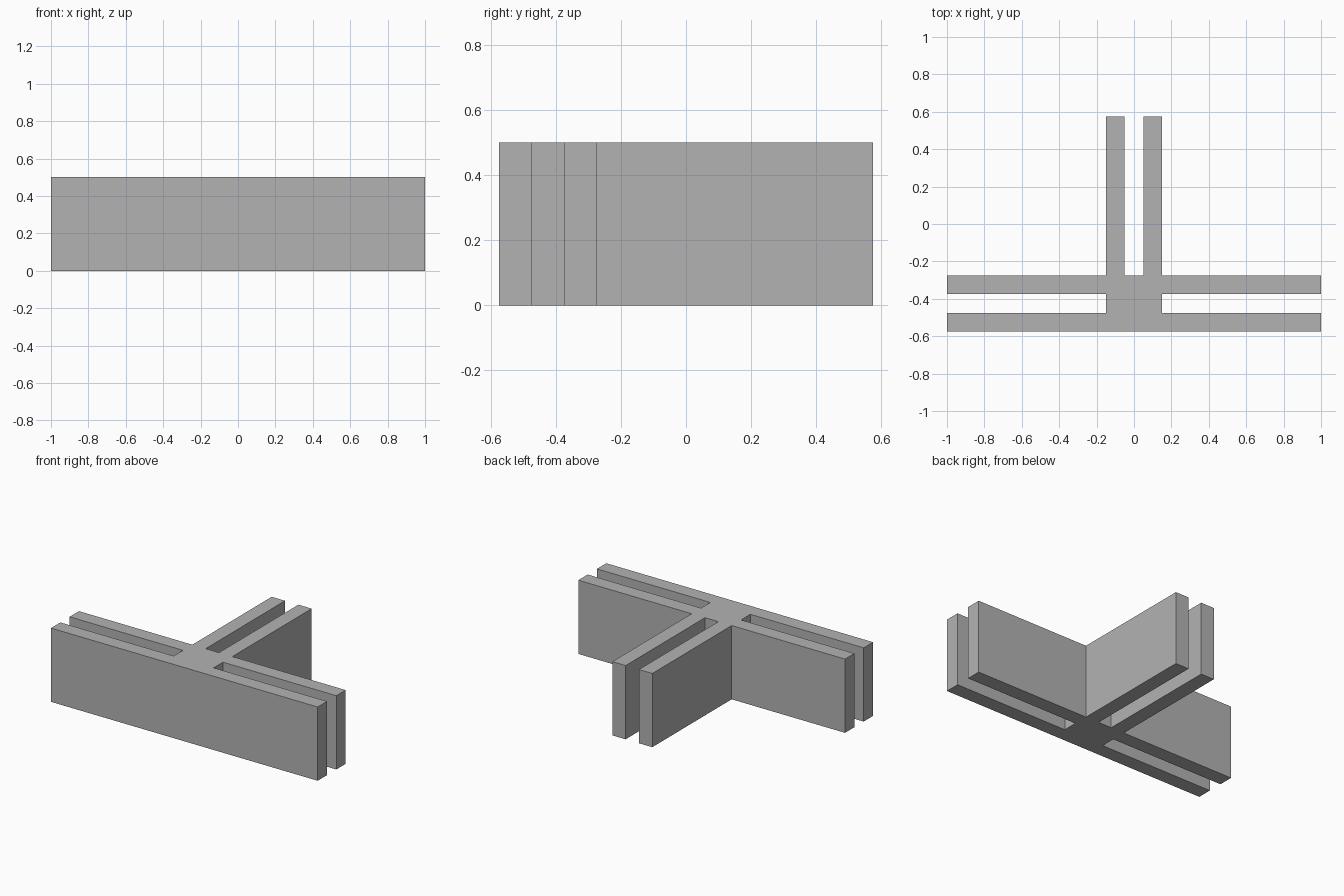
import bpy
import bmesh

cube = bpy.data.objects.get("Cube")
if cube:
    bpy.data.objects.remove(cube, do_unlink=True)

HEIGHT = 0.5

# Plain grey material
grey = bpy.data.materials.new("plain grey")
grey.use_nodes = True
colour = (0.45, 0.45, 0.45, 1)
grey.diffuse_color = colour
grey.node_tree.nodes["Principled BSDF"].inputs["Base Color"].default_value = colour

# Left half of the T-shaped plan, from the front middle round to the rear slot
half = [(1, -0.575), (1, -0.475), (0.15, -0.475), (0.15, -0.375),
        (1, -0.375), (1, -0.275), (0.15, -0.275), (0.15, 0.575),
        (0.05, 0.575), (0.05, -0.275)]
outline = half + [(-x, y) for x, y in reversed(half)]

# Extrude the closed outline into the slotted panel connector
bm = bmesh.new()
base = bm.faces.new([bm.verts.new((x, y, 0)) for x, y in outline])
extruded = bmesh.ops.extrude_face_region(bm, geom=[base], use_keep_orig=True)
top = [v for v in extruded["geom"] if isinstance(v, bmesh.types.BMVert)]
bmesh.ops.translate(bm, verts=top, vec=(0, 0, HEIGHT))
bmesh.ops.recalc_face_normals(bm, faces=bm.faces)

mesh = bpy.data.meshes.new("panel_connector")
bm.to_mesh(mesh)
bm.free()
mesh.materials.append(grey)
connector = bpy.data.objects.new("panel_connector", mesh)
bpy.context.collection.objects.link(connector)
